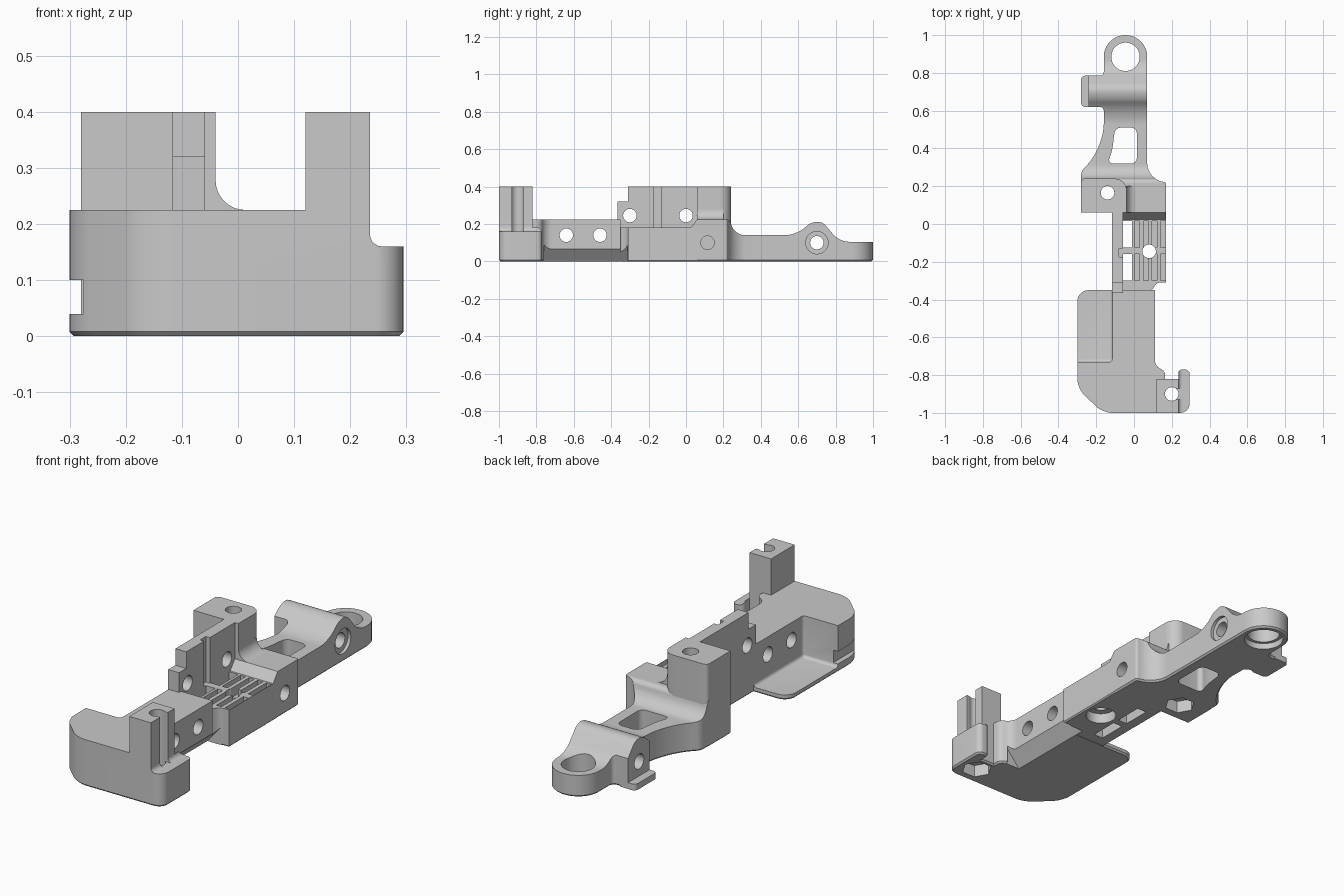
import bpy, bmesh, math
from mathutils import Vector

if "Cube" in bpy.data.objects:
    bpy.data.objects.remove(bpy.data.objects["Cube"])

grey = bpy.data.materials.new("plain grey")
grey.use_nodes = True
COLOUR = (0.585, 0.585, 0.585, 1)
grey.diffuse_color = COLOUR
grey.node_tree.nodes["Principled BSDF"].inputs["Base Color"].default_value = COLOUR


def rounded(points, steps=8):
    """Outline with each corner (a, b, d) rounded over distance d."""
    out = []
    for i, p in enumerate(points):
        c = Vector(p[:2])
        d = p[2] if len(p) > 2 else 0
        if not d:
            out.append(c)
            continue
        u = (Vector(points[i - 1][:2]) - c).normalized() * d
        v = (Vector(points[(i + 1) % len(points)][:2]) - c).normalized() * d
        k = 0.45
        for s in range(steps + 1):
            t = s / steps
            out.append(c + u * ((1 - t) ** 3 + 3 * k * t * (1 - t) ** 2)
                       + v * (t ** 3 + 3 * k * t * t * (1 - t)))
    return out


def prism(name, points, axis, lo, hi, chamfer=0, soften=0):
    """Extrude an outline along an axis."""
    place = {"x": lambda p, t: (t, p.x, p.y),
             "y": lambda p, t: (p.x, t, p.y),
             "z": lambda p, t: (p.x, p.y, t)}[axis]
    outline = rounded(points)
    bm = bmesh.new()
    a = [bm.verts.new(place(p, lo)) for p in outline]
    b = [bm.verts.new(place(p, hi)) for p in outline]
    base = bm.faces.new(a)
    bm.faces.new(b[::-1])
    for i in range(len(a)):
        j = (i + 1) % len(a)
        bm.faces.new((a[j], a[i], b[i], b[j]))
    bmesh.ops.recalc_face_normals(bm, faces=bm.faces)
    if chamfer:
        bmesh.ops.bevel(bm, geom=list(base.edges), offset=chamfer, segments=1,
                        affect="EDGES", clamp_overlap=True)
    if soften:
        bmesh.ops.bevel(bm, geom=list(bm.edges), offset=soften, segments=5,
                        profile=0.5, affect="EDGES", clamp_overlap=True)
    mesh = bpy.data.meshes.new(name)
    bm.to_mesh(mesh)
    bm.free()
    mesh.materials.append(grey)
    obj = bpy.data.objects.new(name, mesh)
    bpy.context.collection.objects.link(obj)
    return obj


def box(name, x, y, z, **kw):
    return prism(name, [(x[0], y[0]), (x[1], y[0]), (x[1], y[1]), (x[0], y[1])],
                 "z", z[0], z[1], **kw)


def bore(axis, a, b, r, lo, hi, sides=32):
    ring = [(a + r * math.cos(math.tau * i / sides), b + r * math.sin(math.tau * i / sides))
            for i in range(sides)]
    return prism("cutter", ring, axis, lo, hi)


def combine(obj, tool, operation):
    mod = obj.modifiers.new("cut", "BOOLEAN")
    mod.operation, mod.solver, mod.object = operation, "EXACT", tool
    bpy.context.view_layer.objects.active = obj
    bpy.ops.object.modifier_apply(modifier=mod.name)


def cut(parts, *tools, operation="DIFFERENCE"):
    for tool in tools:
        for part in parts:
            combine(part, tool, operation)
        bpy.data.objects.remove(tool)


# Front block with hook, side pocket and notch
front_block = prism("front_block", [
    (-0.3, -0.35, 0.06), (0.11, -0.35), (0.11, -0.75, 0.03), (0.165, -0.78, 0.02),
    (0.165, -0.82), (0.235, -0.82), (0.235, -0.77, 0.02), (0.295, -0.77, 0.025),
    (0.295, -1, 0.05), (-0.165, -1, 0.05), (-0.3, -0.87, 0.05)], "z", 0, 0.225, chamfer=0.008)
cut([front_block],
    box("cutter", (-0.5, -0.115), (-0.73, -0.2), (0.025, 0.5), soften=0.015),
    box("cutter", (0.235, 0.5), (-1.2, -0.6), (0.16, 0.5), soften=0.022),
    box("cutter", (-0.4, -0.275), (-0.92, -0.7), (0.04, 0.1)))

# Grooved post beside the hook
post = box("post", (0.12, 0.235), (-1, -0.82), (0.1, 0.4))
cut([post, front_block],
    bore("z", 0.2, -0.9, 0.036, -0.1, 0.5),
    box("cutter", (0.205, 0.3), (-0.93, -0.87), (0.16, 0.5)))
cut([front_block], bore("z", 0.2, -0.9, 0.07, -0.1, 0.06, 6))

# Middle base, tall wall and rear pillar
middle_base = prism("middle_base", [
    (-0.115, -0.36), (0.09, -0.36, 0.02), (0.12, -0.31, 0.02), (0.17, -0.31),
    (0.17, 0.06), (-0.115, 0.06)], "z", 0, 0.18, chamfer=0.006)
wall = prism("wall", [
    (-0.365, 0.18, 0.02), (-0.365, 0.32), (-0.31, 0.32), (-0.31, 0.4), (0.1, 0.4),
    (0.1, 0.1), (-0.34, 0.1)], "x", -0.117, -0.059)
pillar = prism("pillar", [
    (-0.28, 0.06), (-0.04, 0.06), (-0.04, 0.24, 0.06), (-0.28, 0.24, 0.02)],
    "z", 0, 0.4, chamfer=0.006)
pillar_fillet = prism("pillar_fillet", [
    (-0.06, 0.2), (-0.06, 0.28), (-0.04, 0.28), (-0.04, 0.225, 0.053), (0.015, 0.225),
    (0.015, 0.2)], "y", 0.06, 0.2)

# Sloped undercut along the side
cut([front_block, middle_base],
    prism("cutter", [(0.045, -0.01), (0.13, 0.09), (0.13, -0.01)], "y", -0.77, -0.31))

# Rear arm: plan outline shaped by a side profile
arm = prism("arm", [
    (-0.115, 0.02), (0.17, 0.02), (0.17, 0.22, 0.01), (0.07, 0.24, 0.08), (0.07, 1, 0.114),
    (-0.16, 1, 0.114), (-0.16, 0.785, 0.02), (-0.24, 0.785), (-0.24, 0.62),
    (-0.16, 0.62, 0.02), (-0.16, 0.4, 0.13), (-0.28, 0.28, 0.02), (-0.28, 0.06),
    (-0.115, 0.06)], "z", 0, 0.4, chamfer=0.008)
cut([arm], prism("cutter", [
    (0, -0.1), (0, 0.18), (0.025, 0.18), (0.06, 0.225), (0.235, 0.225, 0.02),
    (0.255, 0.14, 0.06), (0.59, 0.14, 0.06), (0.67, 0.212, 0.032), (0.73, 0.212, 0.025),
    (0.82, 0.105, 0.05), (1.1, 0.105), (1.1, -0.1)], "x", -0.5, 0.5), operation="INTERSECT")
tab = prism("tab", [(-0.28, 0.62, 0.02), (-0.2, 0.62), (-0.2, 0.785), (-0.28, 0.785, 0.02)],
            "z", 0, 0.03)

# End ring, arm window, cross pin and blind side hole
cut([arm],
    bore("z", -0.045, 0.885, 0.075, -0.1, 0.3, 48),
    bore("z", -0.045, 0.885, 0.09, -0.1, 0.03, 48),
    prism("cutter", [(-0.14, 0.32, 0.03), (0.015, 0.32, 0.03), (0.015, 0.51, 0.03),
                     (-0.1, 0.51, 0.03), (-0.115, 0.39, 0.03)], "z", -0.1, 0.4),
    bore("x", 0.7, 0.1, 0.036, -0.5, 0.5),
    bore("x", 0.7, 0.1, 0.06, 0.055, 0.5),
    bore("x", 0.115, 0.1, 0.036, 0.08, 0.5))

# Pillar screw hole with hexagonal nut pocket underneath
cut([pillar, arm],
    bore("z", -0.14, 0.165, 0.036, -0.1, 0.5),
    bore("z", -0.14, 0.165, 0.07, -0.1, 0.06, 6))

# Cross holes through the long wall
for y, z in ((-0.64, 0.14), (-0.46, 0.14), (-0.3, 0.245), (0, 0.245)):
    cut([front_block, wall], bore("x", y, z, 0.036, -0.5, 0.5))
cut([wall], box("cutter", (-0.08, 0), (-0.175, -0.13), (0.18, 0.5)))

# Grille: through windows, shallow slots and centre hole
for y in ((-0.3, -0.16), (-0.125, 0.015)):
    cut([middle_base], box("cutter", (-0.06, -0.01), y, (-0.1, 0.4)))
    for i in range(4):
        x = 0.003 + 0.046 * i
        cut([middle_base], box("cutter", (x, x + 0.027), y, (0.135, 0.4)))
cut([middle_base],
    bore("z", 0.08, -0.145, 0.036, -0.1, 0.4),
    bore("z", 0.08, -0.145, 0.07, -0.1, 0.05))

# Smooth the curved sides, keep the edges sharp
for obj in (front_block, post, middle_base, wall, pillar, pillar_fillet, arm, tab):
    bpy.ops.object.select_all(action="DESELECT")
    obj.select_set(True)
    bpy.context.view_layer.objects.active = obj
    bpy.ops.object.shade_smooth_by_angle(angle=math.radians(30))
